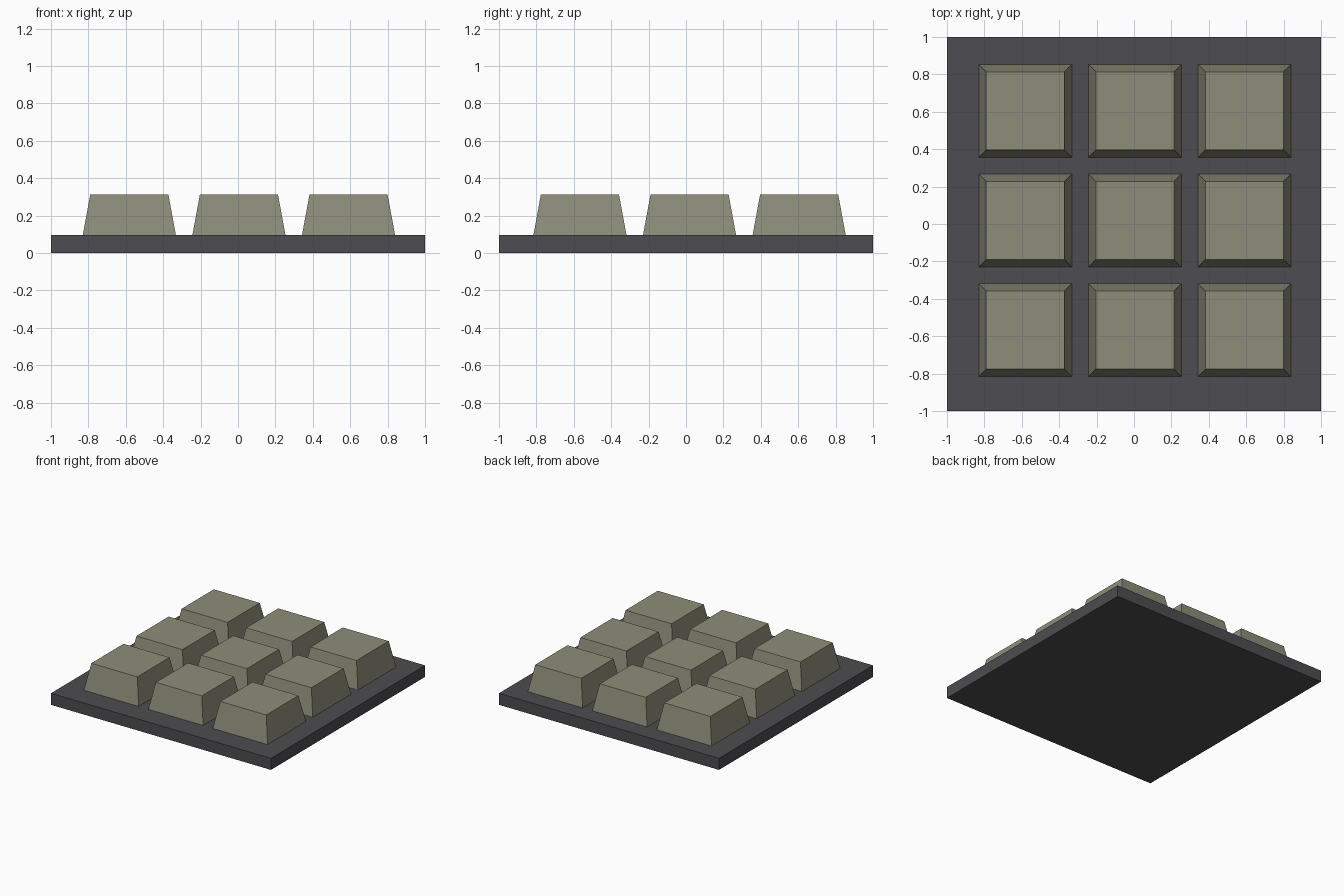
import bpy
import bmesh

if "Cube" in bpy.data.objects:
    bpy.data.objects.remove(bpy.data.objects["Cube"])

PLATE_H = 0.095
KEY_TOP = 0.312
PITCH = 0.586
CENTRE = (0.005, 0.019)


def material(name, colour):
    mat = bpy.data.materials.new(name)
    mat.diffuse_color = colour
    mat.use_nodes = True
    mat.node_tree.nodes["Principled BSDF"].inputs["Base Color"].default_value = mat.diffuse_color
    return mat


def tapered_block(name, half_bottom, half_top, z0, z1, mat):
    """Square block whose top is narrowed to half_top."""
    bm = bmesh.new()
    bmesh.ops.create_cube(bm, size=2)
    for v in bm.verts:
        upper = v.co.z > 0
        half = half_top if upper else half_bottom
        v.co.x *= half
        v.co.y *= half
        v.co.z = z1 if upper else z0
    mesh = bpy.data.meshes.new(name)
    bm.to_mesh(mesh)
    bm.free()
    mesh.materials.append(mat)
    obj = bpy.data.objects.new(name, mesh)
    bpy.context.collection.objects.link(obj)
    return obj


# Base plate
plate_mat = material("dark_plate", (0.075, 0.073, 0.082, 1))
tapered_block("base_plate", 1, 1, 0, PLATE_H, plate_mat)

# 3 x 3 grid of tapered keys
key_mat = material("olive_grey", (0.27, 0.27, 0.195, 1))
for row in range(3):
    for col in range(3):
        key = tapered_block(f"key_{row + 1}_{col + 1}", 0.249, 0.209,
                            PLATE_H, KEY_TOP, key_mat)
        key.location.x = CENTRE[0] + (col - 1) * PITCH
        key.location.y = CENTRE[1] + (1 - row) * PITCH
